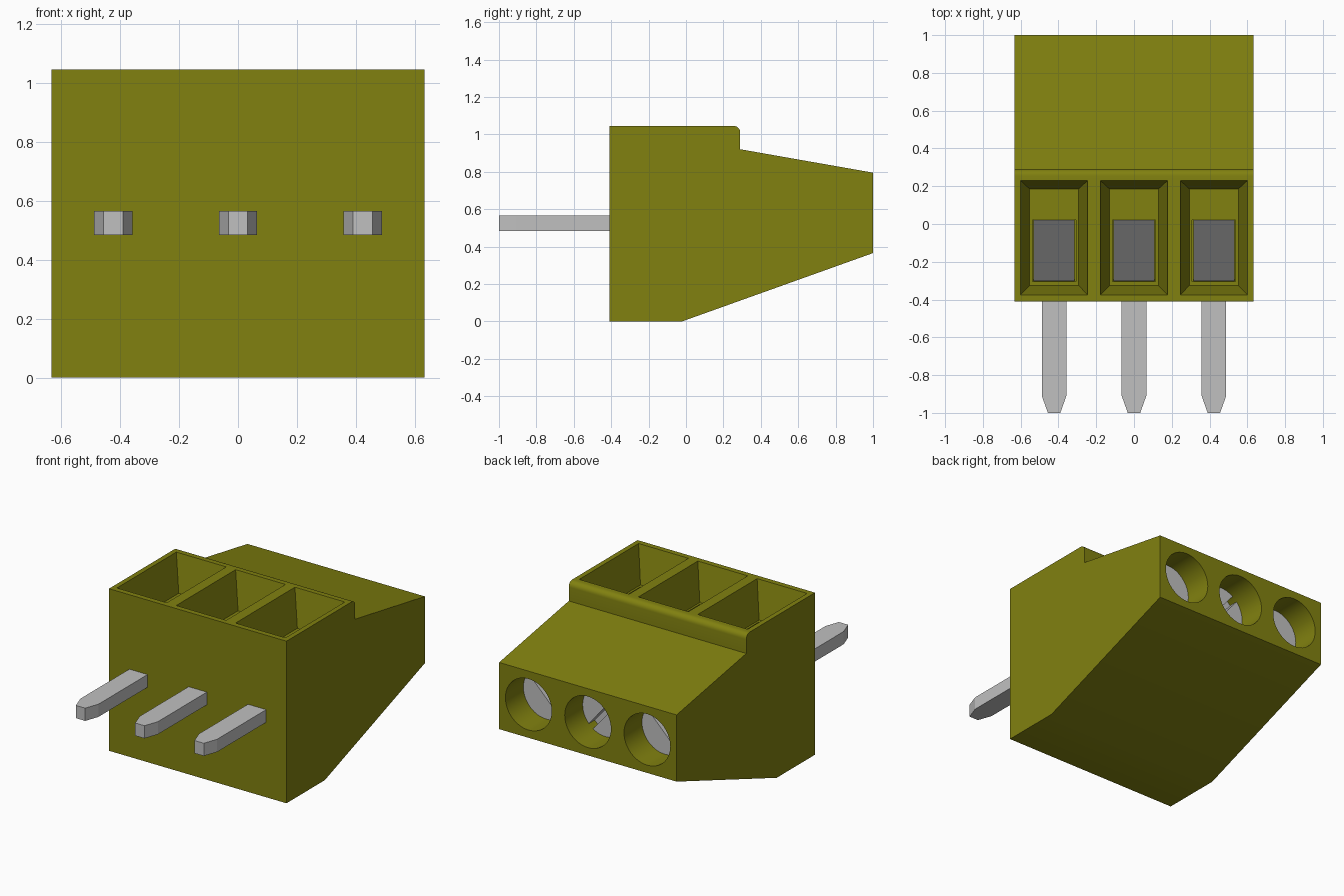
import bpy, bmesh, math

cube = bpy.data.objects.get("Cube")
if cube:
    bpy.data.objects.remove(cube, do_unlink=True)


def material(name, rgb):
    m = bpy.data.materials.new(name)
    m.use_nodes = True
    m.diffuse_color = (*rgb, 1)
    bsdf = m.node_tree.nodes["Principled BSDF"]
    bsdf.inputs["Base Color"].default_value = (*rgb, 1)
    bsdf.inputs["Roughness"].default_value = 0.6
    return m


OLIVE = material("olive plastic", (0.22, 0.22, 0.005))
METAL = material("light grey metal", (0.53, 0.53, 0.53))


def loft(name, rings, mat):
    """Solid through matching rings of points, capped at both ends."""
    bm = bmesh.new()
    vs = [[bm.verts.new(p) for p in ring] for ring in rings]
    n = len(rings[0])
    bm.faces.new(vs[0])
    bm.faces.new(vs[-1])
    for a, b in zip(vs, vs[1:]):
        for i in range(n):
            j = (i + 1) % n
            bm.faces.new((a[i], a[j], b[j], b[i]))
    bmesh.ops.recalc_face_normals(bm, faces=bm.faces)
    me = bpy.data.meshes.new(name)
    bm.to_mesh(me)
    bm.free()
    me.materials.append(mat)
    ob = bpy.data.objects.new(name, me)
    bpy.context.collection.objects.link(ob)
    return ob


def rect(x, hw, y0, y1, z):
    return [(x - hw, y0, z), (x + hw, y0, z), (x + hw, y1, z), (x - hw, y1, z)]


def disc(x, z, r, y, n=48):
    return [(x + r * math.cos(2 * math.pi * i / n), y,
             z + r * math.sin(2 * math.pi * i / n)) for i in range(n)]


def extrude_x(name, profile, x0, x1, mat):
    return loft(name, [[(x, y, z) for y, z in profile] for x in (x0, x1)], mat)


def cut(ob, cutter):
    mod = ob.modifiers.new("cut", 'BOOLEAN')
    mod.operation = 'DIFFERENCE'
    mod.solver = 'EXACT'
    mod.object = cutter
    bpy.context.view_layer.update()
    me = bpy.data.meshes.new_from_object(
        ob.evaluated_get(bpy.context.evaluated_depsgraph_get()))
    ob.modifiers.clear()
    ob.data = me
    bpy.data.objects.remove(cutter, do_unlink=True)


def smooth(ob):
    bpy.ops.object.select_all(action='DESELECT')
    ob.select_set(True)
    bpy.context.view_layer.objects.active = ob
    bpy.ops.object.shade_smooth_by_angle(angle=math.radians(30))


# Housing side profile with a rounded step at the top
R = 0.035
step = [(0.29 - R + R * math.cos(a), 1.045 - R + R * math.sin(a))
        for a in (math.radians(15 * k) for k in range(7))]
profile = [(-0.41, 0), (-0.02, 0), (1, 0.365), (1, 0.795), (0.29, 0.92)]
housing = extrude_x("housing", profile + step + [(-0.41, 1.045)],
                    -0.633, 0.633, OLIVE)

POLES = (("right", -0.423, 45), ("middle", 0, -50), ("left", 0.423, 45))
HOLE_Z, HOLE_R, SCREW_Y, FLOOR = 0.58, 0.165, 0.82, 0.81

for side, x, angle in POLES:
    # Tapered pocket in the top, recess in its floor, round hole in the back
    cut(housing, loft("pocket_cutter", [
        rect(x, 0.129, -0.325, 0.185, FLOOR),
        rect(x, 0.178, -0.375, 0.23, 1.045),
        rect(x, 0.178, -0.375, 0.23, 1.1)], OLIVE))
    cut(housing, loft("recess_cutter", [
        rect(x, 0.115, -0.305, 0.022, 0.48),
        rect(x, 0.115, -0.305, 0.022, FLOOR + 0.05)], OLIVE))
    cut(housing, loft("hole_cutter", [
        disc(x, HOLE_Z, HOLE_R, 0.7), disc(x, HOLE_Z, HOLE_R, 1.1)], OLIVE))

    # Sloping contact inside the recess
    extrude_x(side + "_contact",
              [(-0.303, 0.475), (-0.303, 0.5), (0.02, FLOOR - 0.005), (0.02, 0.475)],
              x - 0.108, x + 0.108, METAL)

    # Slotted screw at the bottom of the hole
    screw = loft(side + "_screw", [
        disc(x, HOLE_Z, HOLE_R - 0.002, 0.69),
        disc(x, HOLE_Z, HOLE_R - 0.002, SCREW_Y)], METAL)
    c, s = math.cos(math.radians(angle)), math.sin(math.radians(angle))
    slot = [(x + u * c - v * s, HOLE_Z + u * s + v * c) for u, v in
            ((-0.3, -0.02), (0.3, -0.02), (0.3, 0.02), (-0.3, 0.02))]
    cut(screw, loft("slot_cutter", [[(px, y, pz) for px, pz in slot]
                                    for y in (SCREW_Y - 0.06, 0.9)], METAL))
    smooth(screw)

    # Flat pin with a tapered tip
    outline = [(-0.033, -1), (0.033, -1), (0.065, -0.91), (0.065, -0.4),
               (-0.065, -0.4), (-0.065, -0.91)]
    loft(side + "_pin", [[(x + px, py, z) for px, py in outline]
                         for z in (0.483, 0.565)], METAL)

smooth(housing)
